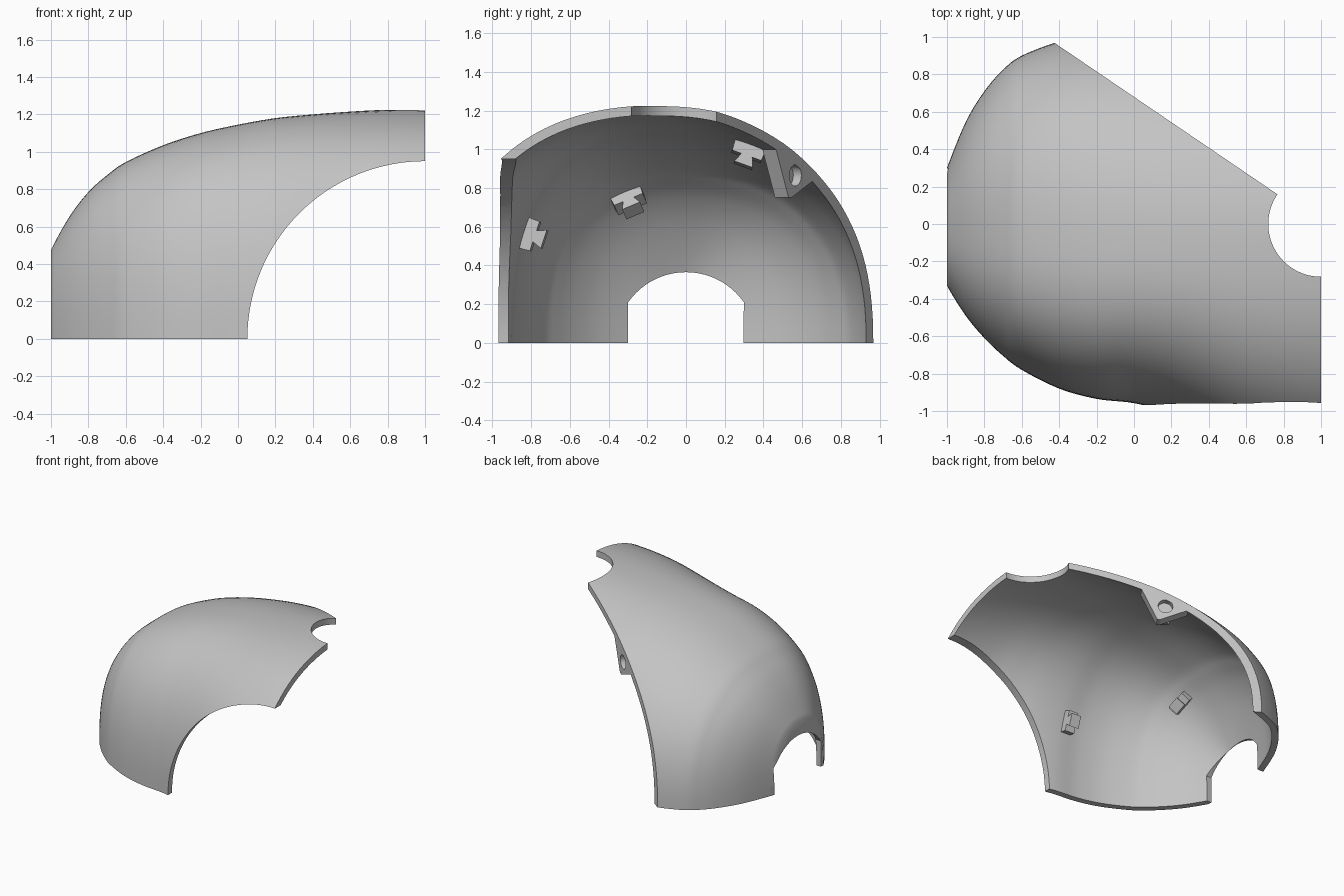
import bpy, bmesh, math
from mathutils import Vector, Matrix

if "Cube" in bpy.data.objects:
    bpy.data.objects.remove(bpy.data.objects["Cube"])

grey = bpy.data.materials.new("plain grey")
grey.use_nodes = True
grey.diffuse_color = (0.55, 0.55, 0.55, 1)
grey.node_tree.nodes["Principled BSDF"].inputs["Base Color"].default_value = (0.55, 0.55, 0.55, 1)


def make(name, bm):
    mesh = bpy.data.meshes.new(name)
    bm.to_mesh(mesh)
    bm.free()
    mesh.materials.append(grey)
    ob = bpy.data.objects.new(name, mesh)
    bpy.context.collection.objects.link(ob)
    return ob


def activate(ob):
    bpy.ops.object.select_all(action='DESELECT')
    ob.select_set(True)
    bpy.context.view_layer.objects.active = ob


def prism(name, points, depth):
    """Extrude a closed outline of 3D points along the depth vector."""
    bm = bmesh.new()
    face = bm.faces.new([bm.verts.new(p) for p in points])
    out = bmesh.ops.extrude_face_region(bm, geom=[face])
    bmesh.ops.translate(bm, vec=depth, verts=[v for v in out["geom"] if isinstance(v, bmesh.types.BMVert)])
    bmesh.ops.recalc_face_normals(bm, faces=bm.faces)
    return make(name, bm)


def cylinder(name, centre, axis, radius, length, segments=96):
    bm = bmesh.new()
    turn = Vector(axis).to_track_quat('Z', 'Y').to_matrix().to_4x4()
    bmesh.ops.create_cone(bm, cap_ends=True, segments=segments, radius1=radius, radius2=radius,
                          depth=length, matrix=Matrix.Translation(centre) @ turn)
    return make(name, bm)


def cut(ob, cutter, operation='DIFFERENCE'):
    activate(ob)
    mod = ob.modifiers.new("cut", 'BOOLEAN')
    mod.operation, mod.object, mod.solver = operation, cutter, 'EXACT'
    bpy.ops.object.modifier_apply(modifier=mod.name)
    bpy.data.objects.remove(cutter)


# Dome stations: x, ridge height, front y, back y, ridge y
stations = [Vector(s) for s in (
    (-1.1, .25, -.13, .02, -.05), (-1, .475, -.33, .30, -.03), (-.9, .655, -.49, .545, -.03),
    (-.8, .785, -.61, .71, -.04), (-.7, .875, -.705, .825, -.05), (-.6, .945, -.78, .9, -.06),
    (-.4, 1.035, -.88, .975, -.08), (-.2, 1.1, -.935, 1.01, -.1), (0, 1.145, -.958, 1.02, -.1),
    (.2, 1.18, -1.01, 1.02, -.1), (.4, 1.2, -1.095, 1.015, -.1), (.6, 1.215, -1.185, 1.0, -.1),
    (.8, 1.225, -1.245, .985, -.1), (1, 1.228, -1.285, .97, -.1), (1.2, 1.225, -1.3, .95, -.1))]


def station(t):
    """Smooth blend between neighbouring stations."""
    i = min(int(t), len(stations) - 2)
    f = t - i
    a, b = stations[i], stations[i + 1]
    p = stations[i - 1] if i else 2 * a - b
    n = stations[i + 2] if i + 2 < len(stations) else 2 * b - a
    return .5 * (2 * a + (b - p) * f + (2 * p - 5 * a + 4 * b - n) * f * f + (3 * a - p - 3 * b + n) * f ** 3)


# Shell surface: rounded section at each station, with a short skirt below ground
bm = bmesh.new()
rows, STEPS, SIDES = [], 6, 64
for k in range((len(stations) - 1) * STEPS + 1):
    x, top, front, back, ridge = station(k / STEPS)
    row = [bm.verts.new((x, front, -.1))]
    for j in range(SIDES + 1):
        a = math.pi * j / SIDES
        c, s = math.cos(a), max(math.sin(a), 0)
        edge, roundness = (front, 2.5 - .1 * x) if c > 0 else (back, 2.2 - .15 * x)
        power = 2 / roundness
        row.append(bm.verts.new((x, ridge + (edge - ridge) * abs(c) ** power, top * s ** power)))
    row.append(bm.verts.new((x, back, -.1)))
    rows.append(row)
for r, q in zip(rows, rows[1:]):
    for j in range(len(r) - 1):
        bm.faces.new((r[j], q[j], q[j + 1], r[j + 1]))
shell = make("dome_shell", bm)
activate(shell)
solid = shell.modifiers.new("thickness", 'SOLIDIFY')
solid.thickness, solid.offset = .05, -1
bpy.ops.object.modifier_apply(modifier=solid.name)

# Trim to the flat ends and ground, then the diagonal edge, arch and round notch
cut(shell, prism("trim", [(-1, -2, 0), (1, -2, 0), (1, 2, 0), (-1, 2, 0)], (0, 0, 2)), 'INTERSECT')
corner, end = Vector((.765, .16, 0)), Vector((-.42, .965, 0))
along = (end - corner).normalized()
outward = Vector((-along.y, along.x, 0))
if outward.y < 0:
    outward = -outward
low = Vector((0, 0, -1))
a, b = corner - along * 2 + low, end + along * 2 + low
cut(shell, prism("diagonal", [a, b, b + outward * 3, a + outward * 3], (0, 0, 4)))
cut(shell, cylinder("arch", (1, 0, 0), (0, 1, 0), .95, 4, 128))
cut(shell, cylinder("notch", (1, 0, 1), (0, 0, 1), .282, 1.2))

# Side opening: round top over straight sides
arc = [math.radians(35 + 5 * i) for i in range(23)]
opening = [(-1.1, .295, -.1)] + [(-1.1, .365 * math.cos(t), .365 * math.sin(t)) for t in arc] + [(-1.1, -.3, -.1)]
cut(shell, prism("opening", opening, (.35, 0, 0)))


def on_edge(y, z):
    p = corner + along * ((y - corner.y) / along.y)
    return Vector((p.x, p.y, z))


# Small notched clips standing on the inner surface, their profile facing the open end
half = [(.085, -.02), (.08, .06), (.03, .06), (.05, .11)]
outline = half + [(-p, q) for p, q in reversed(half)]
for name, probe in (("front_clip", (-.05, -.78, .55)), ("side_clip", (-.66, -.28, .7)),
                    ("back_clip", (-.02, .3, .93))):
    hit, spot, normal, _ = shell.closest_point_on_mesh(probe)
    side = Vector((1, 0, 0))
    w = (side - normal * side.dot(normal)).normalized()
    u = w.cross(normal)
    prism(name, [spot - w * .04 + u * p + normal * q for p, q in outline], w * .08)

# Triangular bracket flush with the diagonal edge, with a blind round hole
tab = [(.465, 1.0), (.53, .75), (.545, .75), (.66, .84), (.6, .905), (.5, .985)]
bracket = prism("edge_bracket", [on_edge(y, z) for y, z in tab], outward * -.085)
cut(bracket, cylinder("bracket_hole", on_edge(.565, .865), outward, .055, .1, 32))

activate(shell)
bpy.ops.object.shade_smooth_by_angle(angle=math.radians(30))
